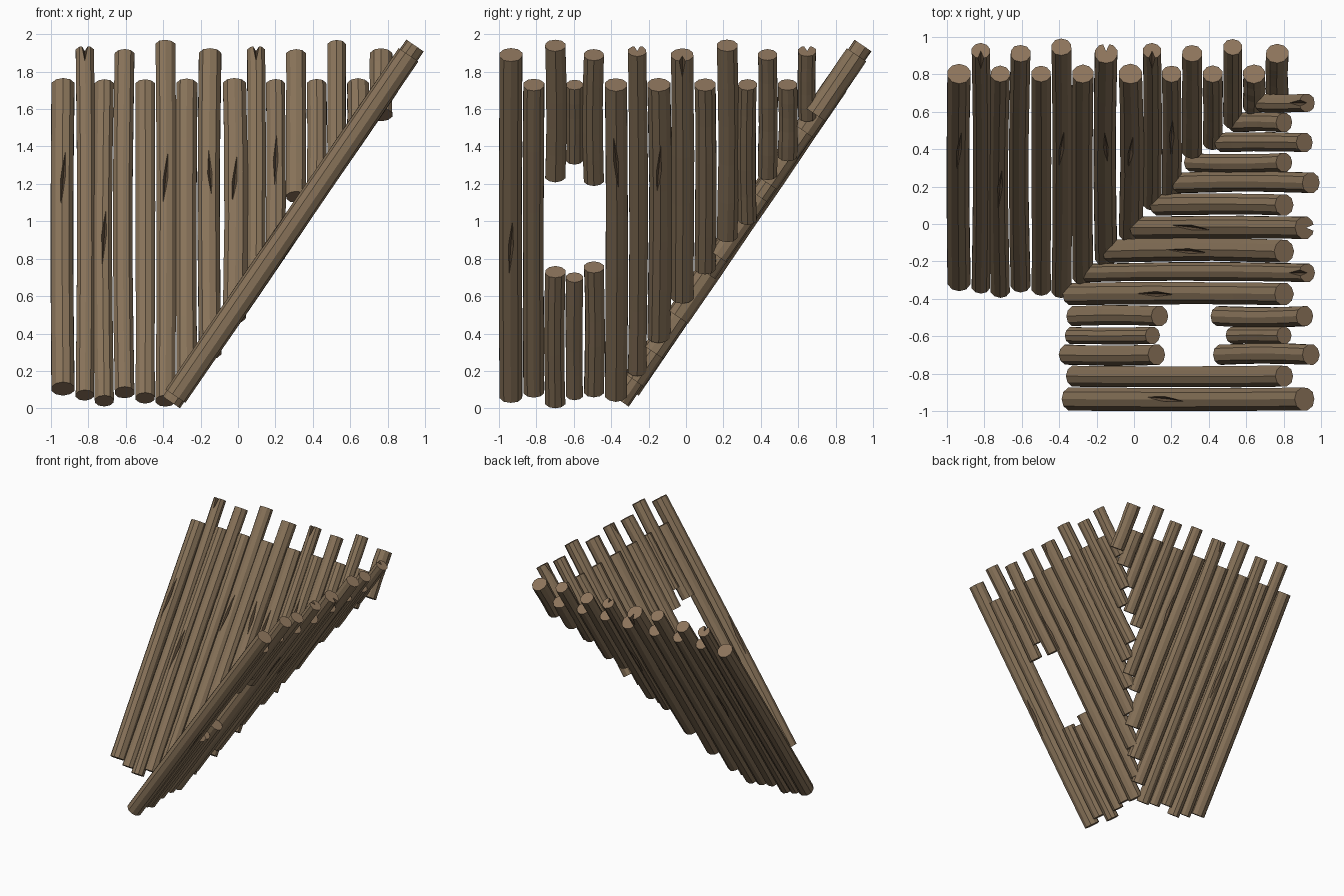
import bpy, bmesh, math, random
from mathutils import Vector

if "Cube" in bpy.data.objects:
    bpy.data.objects.remove(bpy.data.objects["Cube"])

random.seed(4)


def material(name, rgb):
    m = bpy.data.materials.new(name)
    m.diffuse_color = (*rgb, 1)
    m.use_nodes = True
    m.node_tree.nodes["Principled BSDF"].inputs["Base Color"].default_value = m.diffuse_color
    return m


BARK = material("bark brown", (0.245, 0.17, 0.10))
CUT = material("cut wood", (0.265, 0.175, 0.105))
CRACK = material("dark crack", (0.13, 0.085, 0.05))

# Both walls lean along the same slope
C, S = 0.564, 0.826
SIDES, SEGS = 10, 5


def slope(z):
    """Horizontal position of a wall's mid-plane at height z."""
    return -0.365 + (z - 0.02) * C / S


class Wall:
    def __init__(self, name, axis):
        self.name = name
        if axis == 'x':
            self.u, self.d, self.n = Vector((1, 0, 0)), Vector((0, C, S)), Vector((0, -S, C))
        else:
            self.u, self.d, self.n = Vector((0, 1, 0)), Vector((C, 0, S)), Vector((-S, 0, C))
        self.axis = axis

    def point(self, a, z):
        h = slope(z)
        return Vector((a, h, z)) if self.axis == 'x' else Vector((h, a, z))


def finish(bm, name, mats):
    bmesh.ops.recalc_face_normals(bm, faces=bm.faces)
    me = bpy.data.meshes.new(name)
    bm.to_mesh(me)
    bm.free()
    for m in mats:
        me.materials.append(m)
    ob = bpy.data.objects.new(name, me)
    bpy.context.collection.objects.link(ob)
    return ob


def log(wall, name, a, r, z0, z1):
    """Faceted, slightly bowed log with flat cut ends."""
    bm = bmesh.new()
    p0, p1 = wall.point(a, z0), wall.point(a, z1)
    bow = random.uniform(-0.011, 0.011) * min(1, z1 - z0)
    wob = [random.uniform(0.97, 1.02) for _ in range(SIDES)]
    rings = []
    for i in range(SEGS + 1):
        t = i / SEGS
        c = p0.lerp(p1, t) + wall.u * bow * math.sin(math.pi * t)
        rr = r * (1 if i in (0, SEGS) else random.uniform(0.97, 1.03))
        ring = []
        for k in range(SIDES):
            ang = 2 * math.pi * (k + 0.5) / SIDES
            ring.append(bm.verts.new(c + (wall.u * math.cos(ang) + wall.n * math.sin(ang)) * rr * wob[k]))
        rings.append(ring)
    for lo, hi in zip(rings, rings[1:]):
        for k in range(SIDES):
            j = (k + 1) % SIDES
            bm.faces.new((lo[k], lo[j], hi[j], hi[k]))
    for ring in (rings[0], rings[-1]):
        bm.faces.new(ring).material_index = 1
    return finish(bm, name, [BARK, CUT, CRACK])


def carve(ob, wall, centre, half_len, depth, half_w, lean=0.0):
    """Cut a long diamond-shaped split into a log."""
    bm = bmesh.new()
    side = (wall.u + wall.d * lean).normalized()
    ends = [bm.verts.new(centre + wall.d * half_len * s + wall.u * lean * 0.06 * s) for s in (1, -1)]
    mid = [bm.verts.new(centre + o) for o in
           (side * half_w, wall.n * depth, -side * half_w, -wall.n * depth)]
    for e in ends:
        for k in range(4):
            bm.faces.new((e, mid[k], mid[(k + 1) % 4]))
    cutter = finish(bm, "split_cutter", [CRACK])
    cutter.hide_render = True
    mod = ob.modifiers.new("split", 'BOOLEAN')
    mod.operation, mod.object, mod.solver = 'DIFFERENCE', cutter, 'EXACT'
    mod.material_mode = 'TRANSFER'
    bpy.context.view_layer.objects.active = ob
    bpy.ops.object.modifier_apply(modifier=mod.name)
    bpy.data.objects.remove(cutter)


def build(wall, edges, bottoms, tops, window, cracks, splits):
    for i, z0 in enumerate(bottoms):
        a, r = (edges[i] + edges[i + 1]) / 2, (edges[i + 1] - edges[i]) / 2
        z1 = tops[i % len(tops)]
        name = f"{wall.name}_log_{i + 1}"
        if i in window:
            lo, hi = window[i]
            log(wall, name + "_lower", a, r, z0, lo)
            ob = log(wall, name + "_upper", a, r, hi, z1)
        else:
            ob = log(wall, name, a, r, z0, z1)
        # Splits in the bark
        for k, face, z, half in cracks:
            if k == i:
                carve(ob, wall, wall.point(a, z) + wall.n * face * r, half, 0.03, 0.016,
                      random.uniform(-0.3, 0.3))
        # Notches in the top ends
        if i in splits:
            carve(ob, wall, wall.point(a, z1) + wall.n * splits[i] * r, 0.1, 0.05, 0.018)


# Wall running along x, leaning back
build(Wall("back_wall", 'x'),
      [-1, -.87, -.768, -.662, -.55, -.443, -.333, -.213, -.085, .046, .147, .255, .365, .475, .58, .703, .828],
      [.105, .07, .04, .085, .055, .04, .15, .30, .49, .72, .81, 1.13, 1.2, 1.36, 1.48, 1.57],
      [1.73, 1.91, 1.73, 1.89, 1.73, 1.94, 1.73, 1.89],
      {},
      [(0, 1, 1.2, .22), (2, 1, .9, .2), (5, 1, 1.2, .2), (7, 1, 1.22, .17), (8, 1, 1.18, .17),
       (10, 1, 1.3, .17), (3, -1, 1.0, .2), (9, -1, 1.3, .17)],
      {1: 1, 7: -1, 9: 1})

# Wall running along y, leaning to the right, with a window opening
build(Wall("right_wall", 'y'),
      [-1, -.872, -.755, -.643, -.548, -.437, -.312, -.21, -.082, .042, .162, .277, .382, .49, .597, .698],
      [.065, .09, .032, .07, .09, .07, .2, .385, .595, .75, .92, 1.01, 1.25, 1.35, 1.56],
      [1.89, 1.73, 1.94, 1.73, 1.89, 1.73, 1.91, 1.73, 1.89, 1.73, 1.94, 1.73, 1.89, 1.73, 1.91],
      {2: (.73, 1.24), 3: (.70, 1.33), 4: (.755, 1.22)},
      [(0, 1, .87, .19), (5, 1, .8, .18), (7, 1, 1.06, .2), (8, 1, 1.08, .2),
       (0, -1, .9, .18), (5, -1, 1.35, .2), (7, -1, 1.3, .18)],
      {6: 1, 8: -1, 14: 1})
